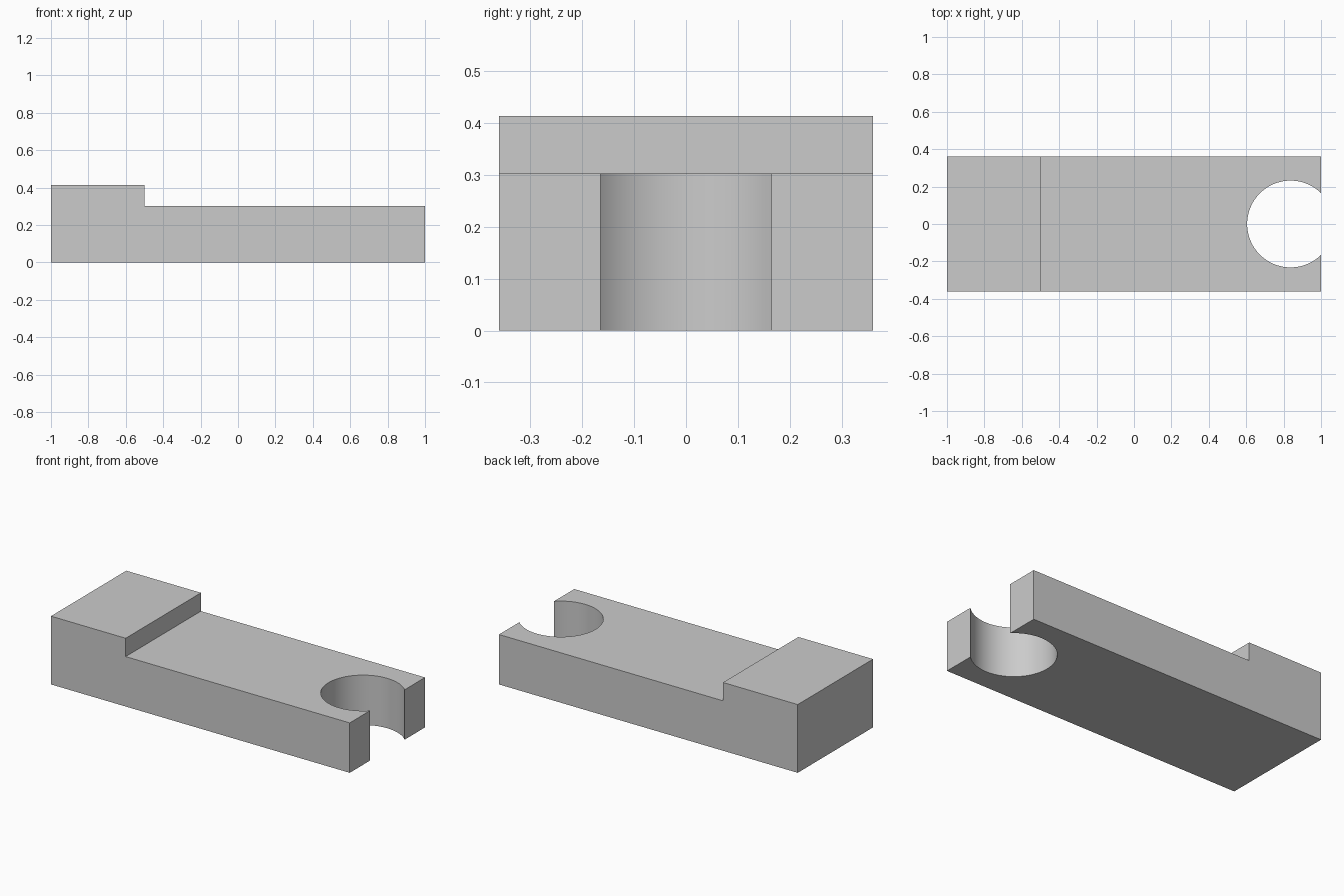
import bpy
import bmesh
from mathutils import Matrix, Vector

cube = bpy.data.objects.get("Cube")
if cube:
    bpy.data.objects.remove(cube, do_unlink=True)

HALF_WIDTH = 0.36
BAR_HEIGHT, HEAD_HEIGHT = 0.302, 0.413
STEP_X = -0.5
HOLE_X, HOLE_RADIUS = 0.837, 0.232

grey = bpy.data.materials.new("plain grey")
grey.use_nodes = True
colour = (0.6, 0.6, 0.6, 1)
grey.diffuse_color = colour
grey.node_tree.nodes["Principled BSDF"].inputs["Base Color"].default_value = colour


def add_object(name, bm):
    bmesh.ops.recalc_face_normals(bm, faces=bm.faces)
    mesh = bpy.data.meshes.new(name)
    bm.to_mesh(mesh)
    bm.free()
    mesh.materials.append(grey)
    obj = bpy.data.objects.new(name, mesh)
    bpy.context.collection.objects.link(obj)
    return obj


# Stepped bar: side profile extruded across the width
profile = [(-1, 0), (1, 0), (1, BAR_HEIGHT), (STEP_X, BAR_HEIGHT),
           (STEP_X, HEAD_HEIGHT), (-1, HEAD_HEIGHT)]
bm = bmesh.new()
side = bm.faces.new([bm.verts.new((x, -HALF_WIDTH, z)) for x, z in profile])
swept = bmesh.ops.extrude_face_region(bm, geom=[side])["geom"]
bmesh.ops.translate(bm, vec=Vector((0, 2 * HALF_WIDTH, 0)),
                    verts=[v for v in swept if isinstance(v, bmesh.types.BMVert)])
bar = add_object("stepped_bar", bm)

# Round cutter for the open notch in the end
bm = bmesh.new()
bmesh.ops.create_cone(bm, cap_ends=True, segments=96, radius1=HOLE_RADIUS,
                      radius2=HOLE_RADIUS, depth=1,
                      matrix=Matrix.Translation((HOLE_X, 0, BAR_HEIGHT / 2)))
cutter = add_object("notch_cutter", bm)
cutter.hide_render = True

# Cut the notch, then discard the cutter
bpy.ops.object.select_all(action="DESELECT")
bpy.context.view_layer.objects.active = bar
bar.select_set(True)
cut = bar.modifiers.new("notch", "BOOLEAN")
cut.operation = "DIFFERENCE"
cut.solver = "EXACT"
cut.object = cutter
bpy.ops.object.modifier_apply(modifier=cut.name)
bpy.data.objects.remove(cutter, do_unlink=True)

# Smooth notch wall with crisp edges
bpy.ops.object.shade_smooth_by_angle(angle=0.5)
